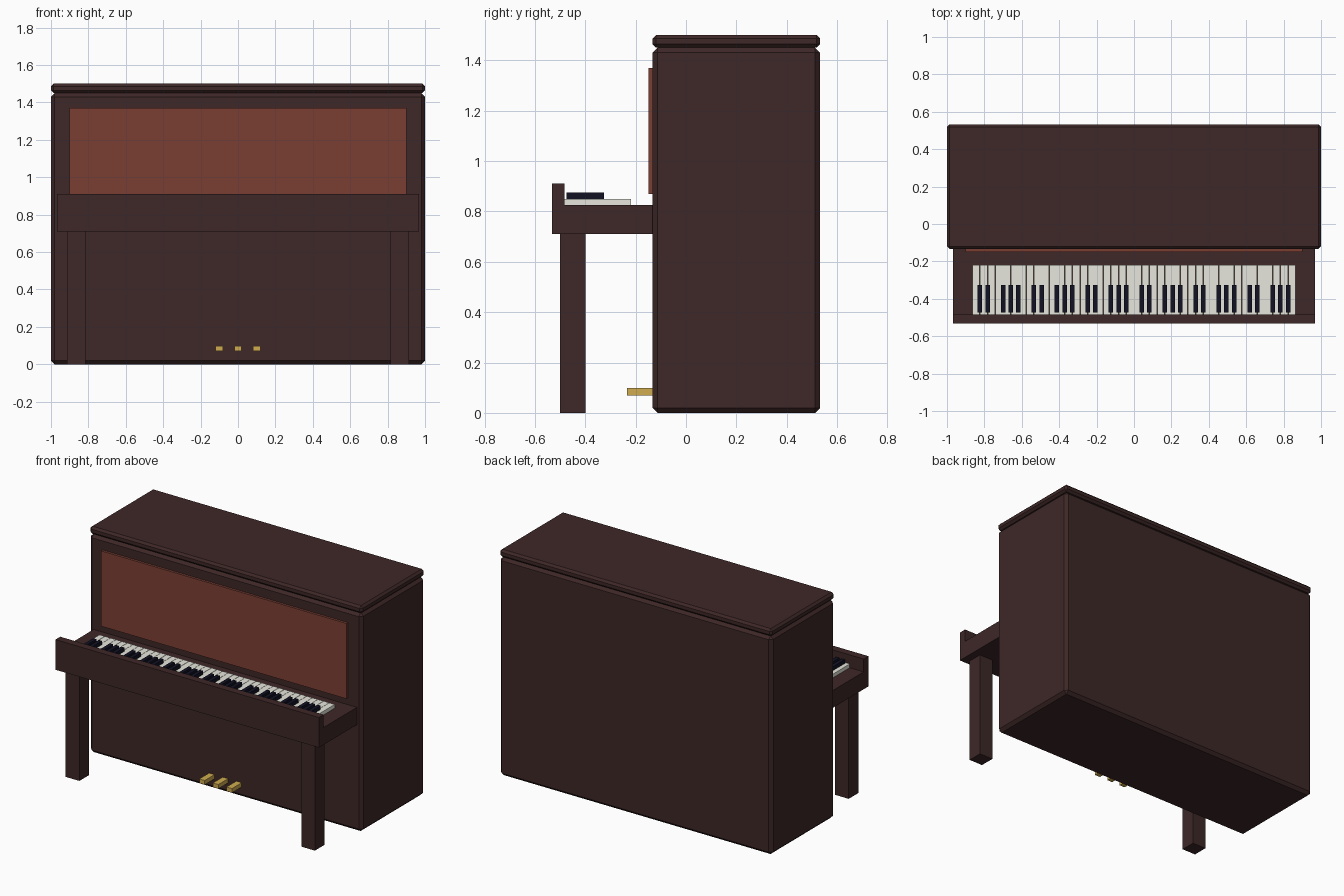
import bpy, bmesh

if "Cube" in bpy.data.objects:
    bpy.data.objects.remove(bpy.data.objects["Cube"])


def material(name, rgb):
    """Flat colour from sRGB 0-255 values."""
    m = bpy.data.materials.new(name)
    lin = [((c / 255 + 0.055) / 1.055) ** 2.4 for c in rgb]
    m.diffuse_color = (*lin, 1)
    m.use_nodes = True
    m.node_tree.nodes["Principled BSDF"].inputs["Base Color"].default_value = m.diffuse_color
    return m


WOOD = material("dark wood", (62, 39, 39))
PANEL = material("red wood", (122, 62, 51))
IVORY = material("ivory", (238, 238, 228))
EBONY = material("ebony", (17, 17, 36))
BRASS = material("brass", (208, 172, 80))


def add_box(bm, x, y, z):
    """Add a box given (min, max) ranges."""
    verts = bmesh.ops.create_cube(bm, size=1)["verts"]
    for v in verts:
        v.co = [r[0] if c < 0 else r[1] for c, r in zip(v.co, (x, y, z))]


def part(name, mat, boxes, bevel=0):
    bm = bmesh.new()
    for b in boxes:
        add_box(bm, *b)
    me = bpy.data.meshes.new(name)
    bm.to_mesh(me)
    bm.free()
    me.materials.append(mat)
    ob = bpy.data.objects.new(name, me)
    bpy.context.collection.objects.link(ob)
    if bevel:
        mod = ob.modifiers.new("chamfer", "BEVEL")
        mod.width = bevel
        mod.segments = 1
    return ob


# Cabinet, lid and front panel
part("cabinet", WOOD, [((-1, 1), (-0.133, 0.533), (0, 1.45))], 0.02)
part("lid", WOOD, [((-1, 1), (-0.133, 0.533), (1.45, 1.5))], 0.014)
part("front_panel", PANEL, [((-0.9, 0.9), (-0.149, -0.12), (0.87, 1.37))])

# Key bed with raised front rail
part("key_bed", WOOD, [((-0.967, 0.967), (-0.485, -0.12), (0.71, 0.825))])
part("key_rail", WOOD, [((-0.967, 0.967), (-0.533, -0.483), (0.71, 0.91))])

# Legs
for side, cx in (("left", -0.865), ("right", 0.865)):
    part(side + "_leg", WOOD, [((cx - 0.05, cx + 0.05), (-0.5, -0.4), (0, 0.712))])

# Keys: six octaves of seven white keys
N = 42
PITCH = 1.73 / N
white, black = [], []
for i in range(N):
    x = -0.865 + i * PITCH
    white.append(((x + 0.001, x + PITCH - 0.001), (-0.484, -0.219), (0.82, 0.85)))
    if i % 7 not in (2, 6):
        c = x + PITCH
        black.append(((c - 0.012, c + 0.012), (-0.474, -0.326), (0.845, 0.875)))
part("white_keys", IVORY, white)
part("black_keys", EBONY, black)

# Pedals
part("pedals", BRASS, [((c - 0.02, c + 0.02), (-0.235, -0.12), (0.07, 0.098))
                       for c in (-0.1, 0, 0.1)])
